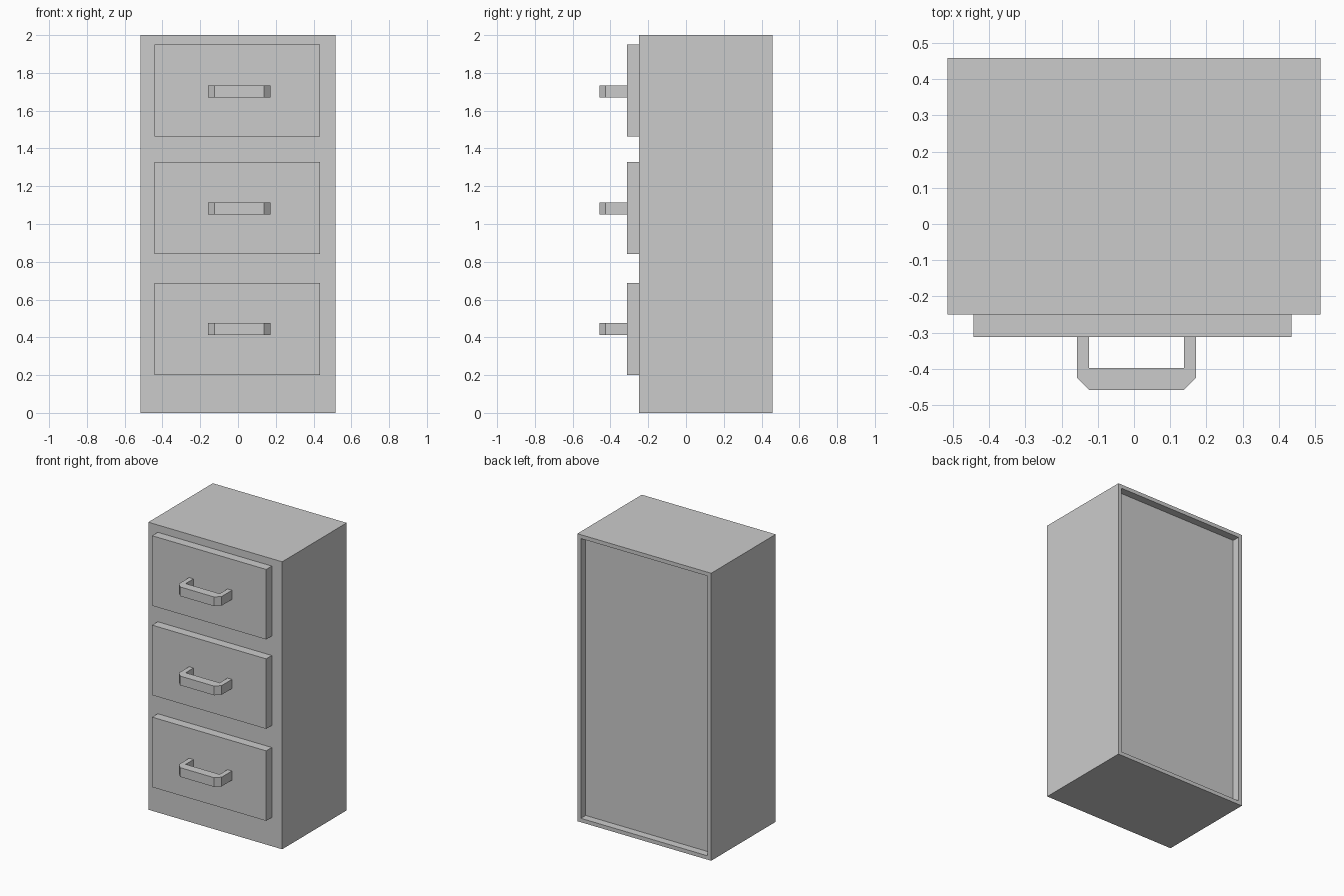
import bpy, bmesh

if "Cube" in bpy.data.objects:
    bpy.data.objects.remove(bpy.data.objects["Cube"])


def extrude_outline(name, pts, z0, z1):
    """Closed prism from an outline in the xy plane."""
    bm = bmesh.new()
    face = bm.faces.new([bm.verts.new((x, y, z0)) for x, y in pts])
    top = bmesh.ops.extrude_face_region(bm, geom=[face])["geom"]
    verts = [v for v in top if isinstance(v, bmesh.types.BMVert)]
    bmesh.ops.translate(bm, verts=verts, vec=(0, 0, z1 - z0))
    return finish(name, bm)


def finish(name, bm):
    bmesh.ops.recalc_face_normals(bm, faces=bm.faces)
    mesh = bpy.data.meshes.new(name)
    bm.to_mesh(mesh)
    bm.free()
    obj = bpy.data.objects.new(name, mesh)
    bpy.context.collection.objects.link(obj)
    return obj


def rect(x0, x1, y0, y1):
    return [(x0, y0), (x1, y0), (x1, y1), (x0, y1)]


FRONT, BACK, HALF = -0.25, 0.459, 0.515

# Cabinet body with a recessed back panel
cabinet = extrude_outline("cabinet_body", rect(-HALF, HALF, FRONT, BACK), 0, 2)
bm = bmesh.new()
bm.from_mesh(cabinet.data)
back = max(bm.faces, key=lambda f: f.calc_center_median().y)
bmesh.ops.inset_region(bm, faces=[back], thickness=0.038)
recess = bmesh.ops.extrude_face_region(bm, geom=[back])["geom"]
bmesh.ops.translate(bm, vec=(0, -0.053, 0),
                    verts=[v for v in recess if isinstance(v, bmesh.types.BMVert)])
if back.is_valid:
    bmesh.ops.delete(bm, geom=[back], context="FACES")
bm.to_mesh(cabinet.data)
bm.free()

# Three drawer fronts, each with a chamfered pull handle
PANEL_Y = -0.312
handle_outline = [
    (-0.158, PANEL_Y), (-0.158, -0.425), (-0.124, -0.459), (0.138, -0.459),
    (0.172, -0.425), (0.172, PANEL_Y), (0.138, PANEL_Y), (0.138, -0.398),
    (-0.124, -0.398), (-0.124, PANEL_Y)]
levels = {"bottom": (0.2, 0.445), "middle": (0.84, 1.082), "top": (1.462, 1.702)}
for level, (z, grip) in levels.items():
    extrude_outline(level + "_drawer_front", rect(-0.443, 0.435, PANEL_Y, FRONT), z, z + 0.487)
    extrude_outline(level + "_handle", handle_outline, grip - 0.032, grip + 0.032)
